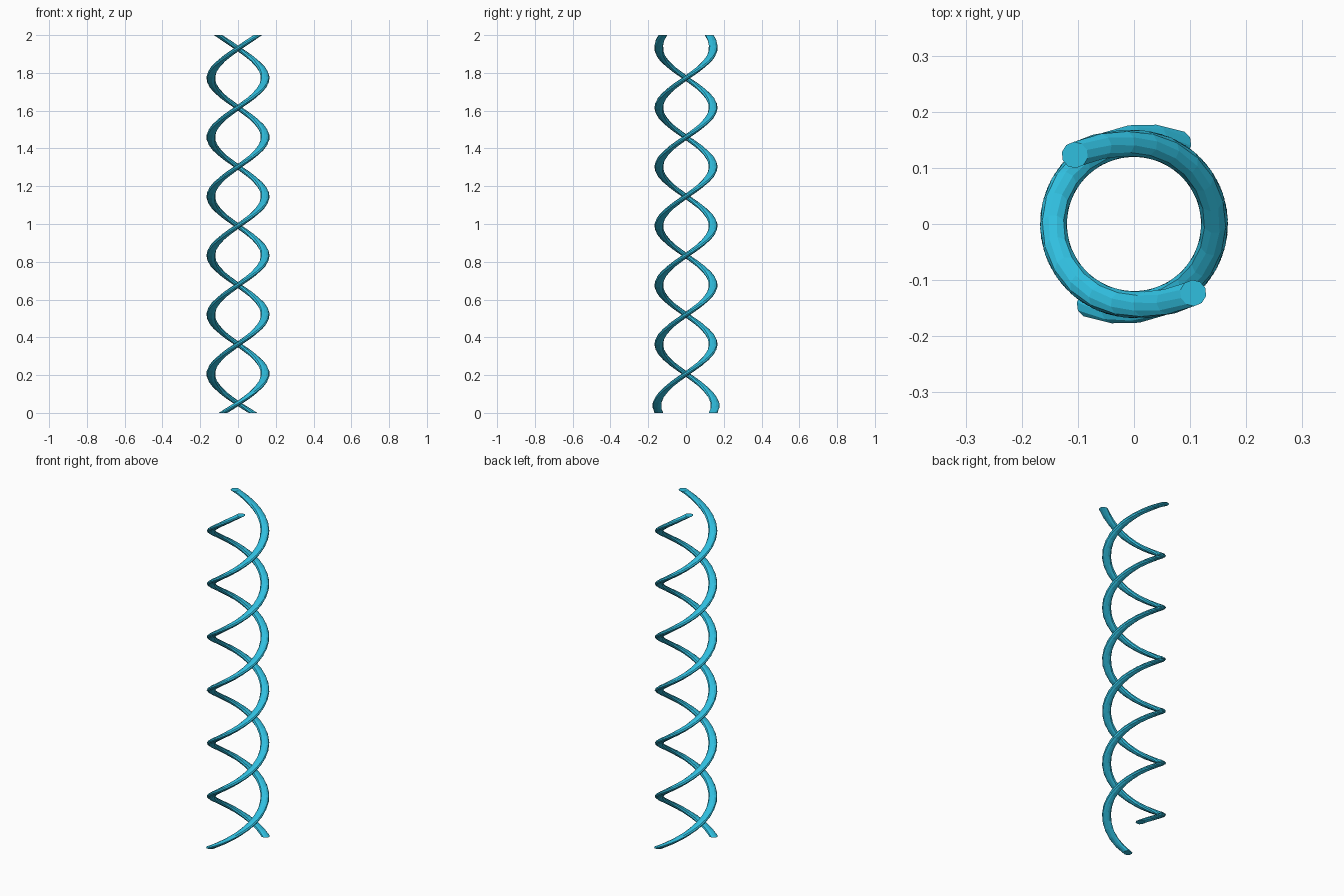
import bpy, bmesh, math

if "Cube" in bpy.data.objects:
    bpy.data.objects.remove(bpy.data.objects["Cube"])

HEIGHT = 2.0
RADIUS = 0.144        # axis to strand centre
TUBE = 0.0235         # strand radius in a level slice
RATE = 1 / 0.0997     # twist, radians per unit of height
STEPS = 72
SIDES = 10

blue = bpy.data.materials.new("bright_cyan")
blue.diffuse_color = (0.03, 0.52, 0.74, 1)
blue.use_nodes = True
blue.node_tree.nodes["Principled BSDF"].inputs["Base Color"].default_value = blue.diffuse_color


def strand_radius(z):
    # both ends run off slightly outwards
    low = 0.020 * max(0, 1 - z / 0.13) ** 1.5
    high = 0.018 * max(0, 1 - (HEIGHT - z) / 0.08) ** 2
    return RADIUS + low + high


def make_strand(name, phase):
    bm = bmesh.new()
    rings = []
    for i in range(STEPS + 1):
        z = HEIGHT * i / STEPS
        a = phase + (z - 0.05) * RATE
        r = strand_radius(z)
        ring = []
        for k in range(SIDES):
            t = a + 2 * math.pi * k / SIDES
            ring.append(bm.verts.new((r * math.cos(a) + TUBE * math.cos(t),
                                      r * math.sin(a) + TUBE * math.sin(t), z)))
        rings.append(ring)
    for lower, upper in zip(rings, rings[1:]):
        for k in range(SIDES):
            n = (k + 1) % SIDES
            bm.faces.new((lower[k], lower[n], upper[n], upper[k]))
    bm.faces.new(rings[0][::-1])
    bm.faces.new(rings[-1])
    bmesh.ops.recalc_face_normals(bm, faces=bm.faces)
    mesh = bpy.data.meshes.new(name)
    bm.to_mesh(mesh)
    bm.free()
    mesh.materials.append(blue)
    bpy.context.collection.objects.link(bpy.data.objects.new(name, mesh))


# two strands, half a turn apart
make_strand("helix_strand_front", -math.pi / 2)
make_strand("helix_strand_back", math.pi / 2)
